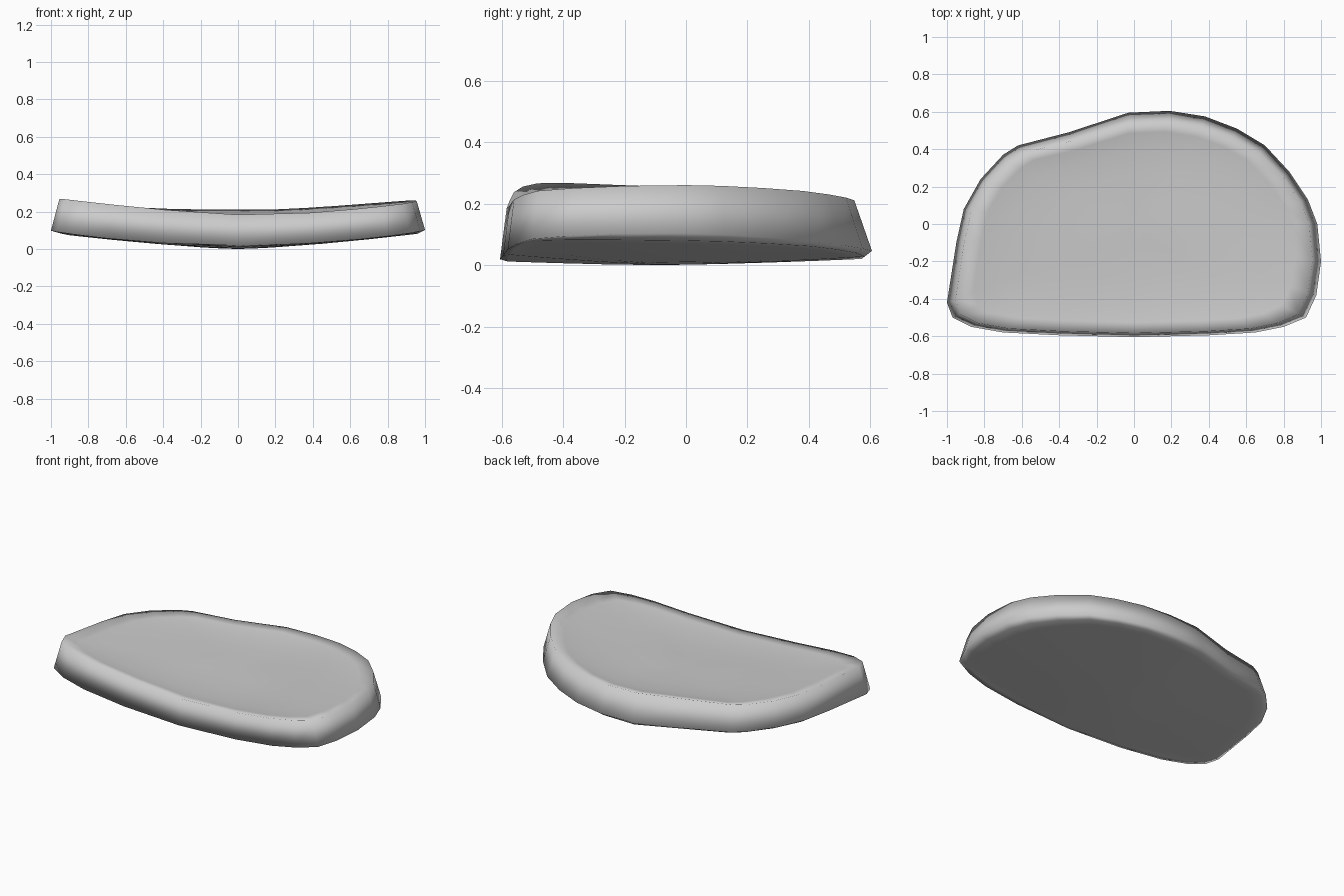
import bpy, bmesh

if "Cube" in bpy.data.objects:
    bpy.data.objects.remove(bpy.data.objects["Cube"])

# D-shaped plan outline of the pad (lower, widest edge)
OUTLINE = [(-1, -.42), (-.97, -.5), (-.87, -.55), (-.7, -.58), (-.4, -.595), (0, -.605),
           (.4, -.595), (.65, -.58), (.8, -.55), (.92, -.5), (.975, -.38), (1, -.2),
           (.98, 0), (.93, .13), (.83, .28), (.7, .42), (.55, .51), (.38, .575),
           (.19, .605), (-.03, .595), (-.35, .49), (-.62, .42), (-.7, .37),
           (-.82, .24), (-.91, .08), (-.95, -.1)]


def edge_z(x, y):
    return .031 + .075 * x * x + .02 * y


def under_z(x, y):
    return .085 * abs(x) ** 1.4 + .035 * abs(y + .1) ** 1.5


def top_z(x, y):
    lift = .025 + .05 * min(x, 0)
    return .18 + .085 * abs(x - .1) ** 1.5 + lift * (y + .6)


def inset(x, y):
    return x * .955, y * (.905 if y > 0 else .965)


bm = bmesh.new()


def ring(scale, height, drop=0, top=False):
    verts = []
    for x, y in OUTLINE:
        if top:
            x, y = inset(x, y)
        x, y = x * scale, y * scale
        verts.append(bm.verts.new((x, y, height(x, y) - drop)))
    return verts


# Underside from the centre out, leaning wall, then the slightly dished top
rings = [ring(s, under_z) for s in (.2, .45, .7, .88, .96)]
rings.append(ring(1, edge_z))
rings += [ring(s, top_z, d, True) for s, d in
          ((1, 0), (.9, .01), (.75, .02), (.5, .025), (.25, .025))]
n = len(OUTLINE)
for a, b in zip(rings, rings[1:]):
    for i in range(n):
        j = (i + 1) % n
        bm.faces.new((a[i], a[j], b[j], b[i]))
for end, z in ((rings[0], under_z(0, 0)), (rings[-1], top_z(0, 0) - .025)):
    c = bm.verts.new((0, 0, z))
    for i in range(n):
        bm.faces.new((end[i], end[(i + 1) % n], c))
bmesh.ops.recalc_face_normals(bm, faces=bm.faces)

# Seat pad object, shaded smooth all over
mesh = bpy.data.meshes.new("seat_pad")
bm.to_mesh(mesh)
bm.free()
pad = bpy.data.objects.new("seat_pad", mesh)
bpy.context.collection.objects.link(pad)
bpy.context.view_layer.objects.active = pad
pad.select_set(True)
bpy.ops.object.shade_smooth()
